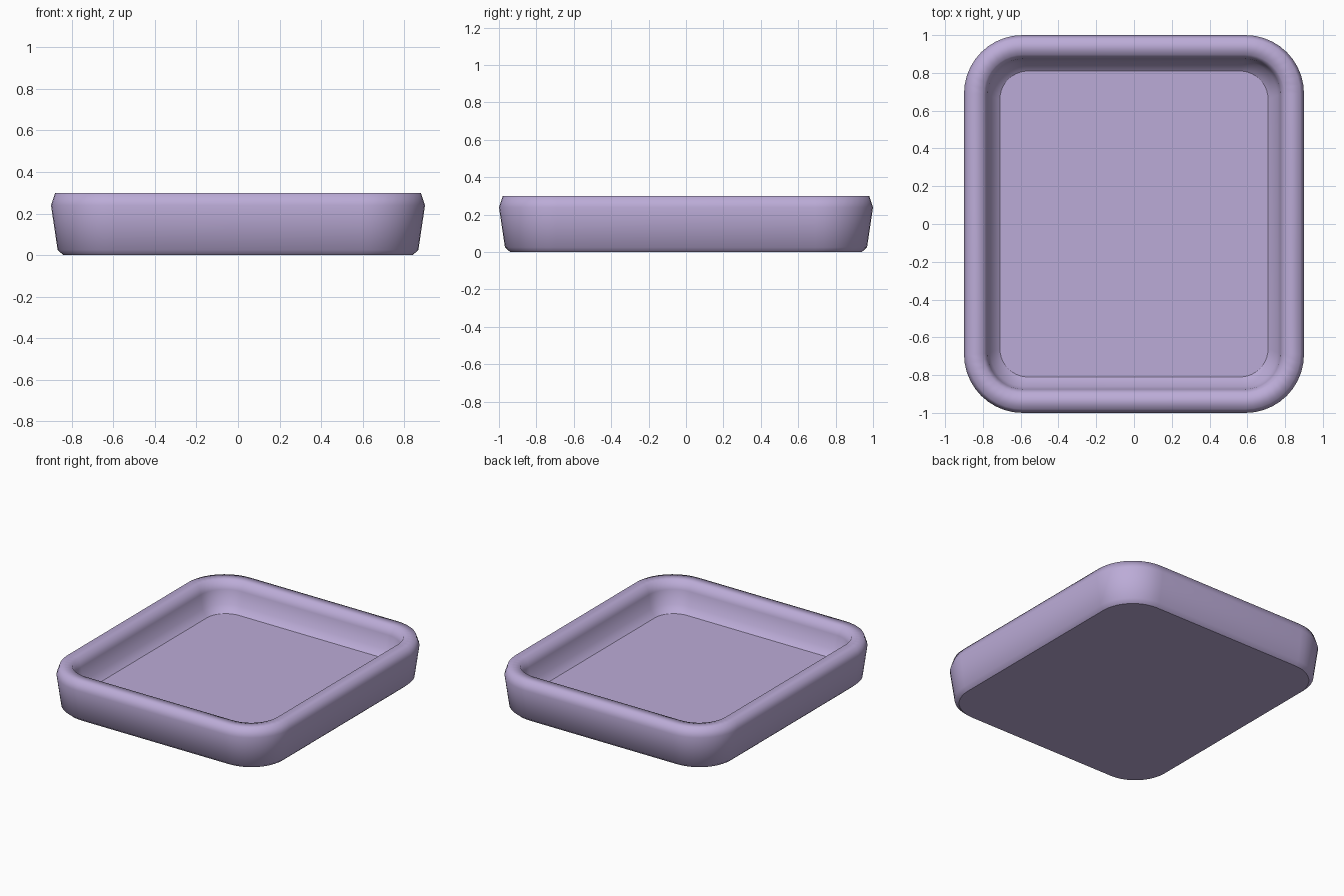
import bpy, bmesh, math

if "Cube" in bpy.data.objects:
    bpy.data.objects.remove(bpy.data.objects["Cube"])

SEG = 10  # steps per rounded corner


def ring(bm, hx, z, r):
    """Rounded rectangle; y half size is always 0.1 larger than x."""
    hy = hx + 0.1
    verts = []
    for i, (sx, sy) in enumerate([(1, 1), (-1, 1), (-1, -1), (1, -1)]):
        for k in range(SEG + 1):
            a = math.pi / 2 * (i + k / SEG)
            verts.append(bm.verts.new((sx * (hx - r) + r * math.cos(a),
                                       sy * (hy - r) + r * math.sin(a), z)))
    return verts


# Wall section, from the underside over the rim to the floor: half width, height, corner radius
profile = [
    (0.84, 0.0, 0.25), (0.868, 0.025, 0.275), (0.90, 0.24, 0.31),
    (0.88, 0.30, 0.29), (0.797, 0.30, 0.21), (0.775, 0.24, 0.19),
    (0.76, 0.14, 0.18), (0.71, 0.10, 0.15),
]

# Tray body
bm = bmesh.new()
rings = [ring(bm, *p) for p in profile]
n = len(rings[0])
for a, b in zip(rings, rings[1:]):
    for i in range(n):
        j = (i + 1) % n
        bm.faces.new((a[i], a[j], b[j], b[i])).smooth = True

# Flat underside and floor
bm.faces.new(rings[0][::-1]).smooth = False
bm.faces.new(rings[-1]).smooth = False

mesh = bpy.data.meshes.new("tray")
bm.to_mesh(mesh)
bm.free()
tray = bpy.data.objects.new("tray", mesh)
bpy.context.collection.objects.link(tray)

# Lilac colour
mat = bpy.data.materials.new("lilac")
mat.diffuse_color = (0.50, 0.41, 0.68, 1.0)
mat.use_nodes = True
mat.node_tree.nodes["Principled BSDF"].inputs["Base Color"].default_value = mat.diffuse_color
mesh.materials.append(mat)
